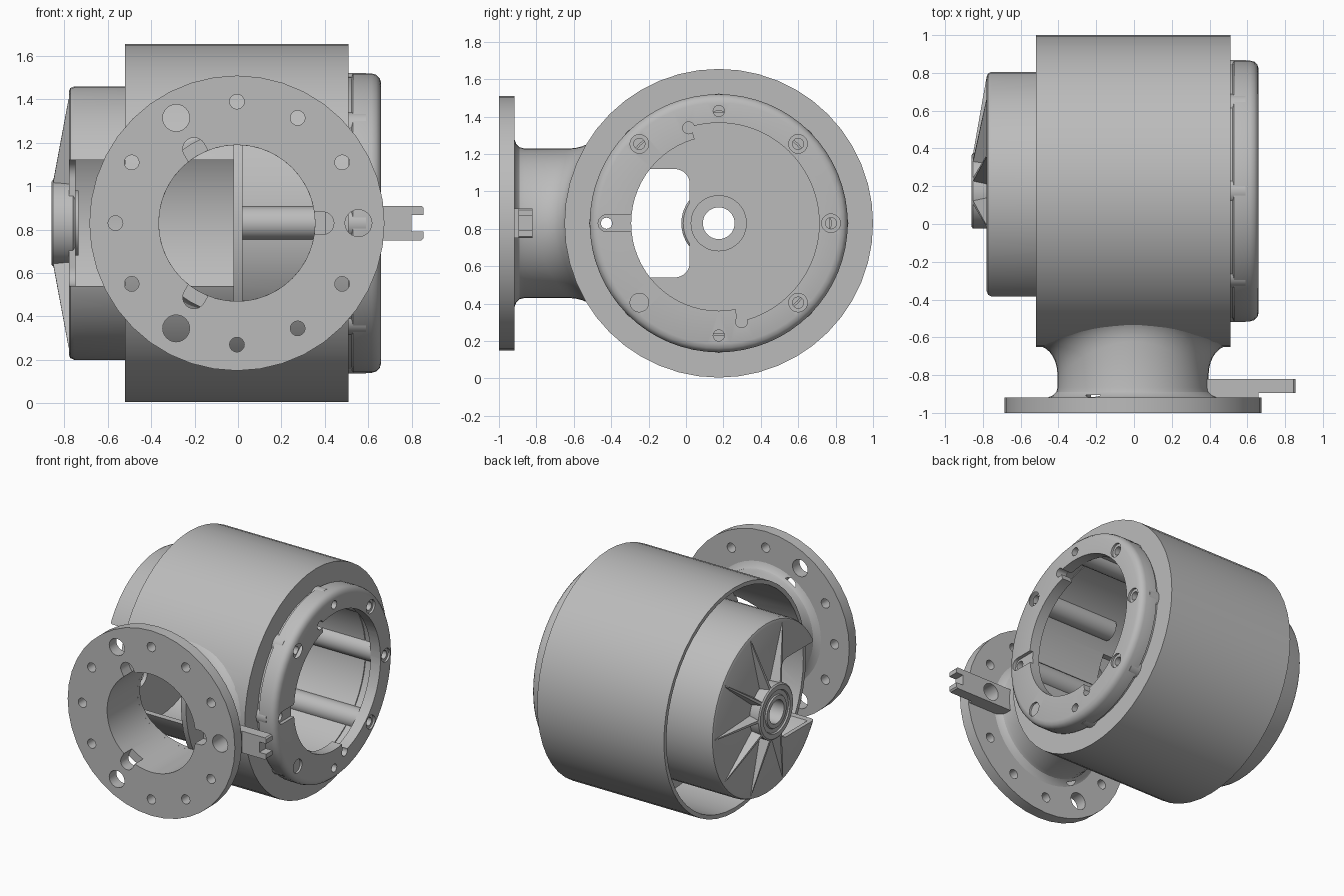
import bpy, bmesh, math
from math import sin, cos, pi, sqrt, radians

if "Cube" in bpy.data.objects:
    bpy.data.objects.remove(bpy.data.objects["Cube"])

CY, CZ = 0.175, 0.83        # drum axis (runs along x)
FX = -0.005                 # inlet axis (runs along y)
SEG = 48

grey = bpy.data.materials.new("cast_grey")
grey.diffuse_color = (0.5, 0.5, 0.5, 1)
grey.use_nodes = True
grey.node_tree.nodes["Principled BSDF"].inputs["Base Color"].default_value = grey.diffuse_color


def finish(name, bm):
    bmesh.ops.recalc_face_normals(bm, faces=bm.faces)
    me = bpy.data.meshes.new(name)
    bm.to_mesh(me)
    bm.free()
    me.materials.append(grey)
    ob = bpy.data.objects.new(name, me)
    bpy.context.collection.objects.link(ob)
    return ob


def loft(name, rings):
    """Closed torus-like surface from equal rings."""
    bm = bmesh.new()
    vs = [[bm.verts.new(p) for p in r] for r in rings]
    n, m = len(vs), len(vs[0])
    for i in range(n):
        for j in range(m):
            a, b = vs[i], vs[(i + 1) % n]
            bm.faces.new((a[j], a[(j + 1) % m], b[(j + 1) % m], b[j]))
    return finish(name, bm)


def lathe(name, prof, seg=SEG):
    """Revolve closed (x, r) profile round the drum axis."""
    return loft(name, [[(x, CY + r * cos(2 * pi * i / seg), CZ + r * sin(2 * pi * i / seg))
                        for x, r in prof] for i in range(seg)])


def prism(name, outlines, axis, a, b):
    """Extrude one or more outlines along x (points y,z) or y (points x,z)."""
    bm = bmesh.new()
    for pts in outlines:
        ends = [[bm.verts.new((d, p, q) if axis == 'x' else (p, d, q)) for p, q in pts] for d in (a, b)]
        n = len(pts)
        bm.faces.new(ends[0])
        bm.faces.new(ends[1][::-1])
        for i in range(n):
            j = (i + 1) % n
            bm.faces.new((ends[0][i], ends[0][j], ends[1][j], ends[1][i]))
    return finish(name, bm)


def arc(c, r, a0, a1, n=8):
    return [(c[0] + r * cos(radians(a0 + (a1 - a0) * i / n)),
             c[1] + r * sin(radians(a0 + (a1 - a0) * i / n))) for i in range(n + 1)]


def circle(c, r, n=20):
    return arc(c, r, 0, 360, n)[:-1]


def polar(c, r, deg):
    return (c[0] + r * cos(radians(deg)), c[1] + r * sin(radians(deg)))


def cut(obs, outlines, axis, a, b):
    cutter = prism("cutter", outlines, axis, a, b)
    cutter.hide_render = True
    for ob in obs:
        m = ob.modifiers.new("cut", 'BOOLEAN')
        m.operation, m.solver, m.object = 'DIFFERENCE', 'EXACT', cutter
        bpy.context.view_layer.objects.active = ob
        bpy.ops.object.modifier_apply(modifier=m.name)
    bpy.data.objects.remove(cutter, do_unlink=True)


C = (CY, CZ)
F = (FX, CZ)

# Outer shell, open on the left, walled on the right
shell = lathe("outer_shell", [(-0.52, .825), (.51, .825), (.51, .6), (.48, .6), (.48, .795), (-0.52, .795)])
cut([shell], [circle(F, .36, 40)], 'y', -0.8, -0.35)

# Ring partition between shell and drum
partition = lathe("partition_ring", [(-.02, .6), (-.02, .81), (.02, .81), (.02, .6)])

# Inner drum with end wall and side slot
drum = lathe("inner_drum", [(.5, .63), (-.755, .63), (-.773, .622), (-.78, .605), (-.78, .12),
                            (-.75, .12), (-.75, .59), (.5, .59)])
slot = arc((-.06, CZ + .21), .08, 0, 90) + [(-.75, CZ + .29), (-.75, CZ - .29)] \
    + arc((-.06, CZ - .21), .08, -90, 0)
cut([drum], [slot], 'x', -0.95, -0.02)

# Hub
hub = lathe("hub", [(-.86, .085), (-.86, .115), (-.85, .12), (-.85, .15), (-.86, .155), (-.86, .19),
                    (-.852, .2), (-.76, .2), (-.75, .19), (-.75, .15), (-.735, .15), (-.735, .085)])

# Tapered ribs fanning out from the hub
bm = bmesh.new()
for k in range(-3, 4):
    t = radians(36 * k)
    rows = []
    for r, x, w in ((.17, -.857, .03), (.6, -.781, .012)):
        row = []
        for xx, ww in ((-.765, w), (x, w * .35), (x, -w * .35), (-.765, -w)):
            row.append(bm.verts.new((xx, CY + r * cos(t) - ww * sin(t), CZ + r * sin(t) + ww * cos(t))))
        rows.append(row)
    bm.faces.new(rows[0])
    bm.faces.new(rows[1][::-1])
    for i in range(4):
        j = (i + 1) % 4
        bm.faces.new((rows[0][i], rows[0][j], rows[1][j], rows[1][i]))
ribs = finish("hub_ribs", bm)

# Screw bosses along the drum wall
bosses = prism("screw_bosses", [circle(polar(C, .615, 45 * k), .078) for k in range(8)], 'x', 0, .59)

# Right cap with rounded rim
cap = lathe("right_cap", [(.505, .675), (.522, .675), (.53, .69), (.615, .69), (.637, .684), (.653, .668),
                          (.66, .645), (.66, .468), (.58, .468), (.58, .59), (.505, .59)], 64)
# wider half of the opening, with a small relief notch at each end
cut([cap], [arc(C, .537, -79, 106, 40) + arc(C, .3, 106, -79, 20)], 'x', .5, .75)
for deg, r in ((107.5, .535), (-77, .54)):
    cut([cap], [circle(polar(C, r, deg), .032, 16)], 'x', .5, .75)
# screw holes and counterbores
cut([cap, bosses], [circle(polar(C, .6, 45 * k), .03, 16) for k in range(8) if k != 4], 'x', .3, .75)
cut([cap], [circle(polar(C, .6, 45 * k), .05) for k in (0, 1, 3, 5, 7)], 'x', .645, .75)
# locating slot and its through hole
pocket = arc(polar(C, .6, 180), .045, 90, 270, 10) + [(-.25, CZ - .045), (-.25, CZ + .045)]
cut([cap], [pocket], 'x', .635, .75)
cut([cap, shell, drum, partition, bosses], [circle(polar(C, .6, 180), .03, 16)], 'x', -.2, .75)

# Inlet neck flaring onto the shell
rings = []
R = .51
for i in range(SEG):
    t = 2 * pi * i / SEG
    ye = CY - sqrt(.825 ** 2 - (R * sin(t)) ** 2) + .006
    yi = CY - sqrt(.80 ** 2 - (.36 * sin(t)) ** 2)
    prof = [(.45, -.925), (.45, -.918), (.425, -.908), (.406, -.89), (.4, -.865)]
    prof += [(R - (R - .4) * cos(a), ye - .155 + .155 * sin(a)) for a in [pi / 2 * k / 7 for k in range(8)]]
    prof += [(.36, yi), (.36, -.925)]
    rings.append([(FX + r * cos(t), y, CZ + r * sin(t)) for r, y in prof])
neck = loft("inlet_neck", rings)

# Inlet flange and forked tab
flange = prism("inlet_flange", [circle(F, .68, 40)], 'y', -1, -.918)
zt = CZ
tab = prism("forked_tab", [[(.38, zt - .08), (.845, zt - .08), (.855, zt - .07), (.855, zt - .038),
                            (.8, zt - .038), (.8, zt + .038), (.855, zt + .038), (.855, zt + .07),
                            (.845, zt + .08), (.38, zt + .08)]], 'y', -.895, -.82)
web = prism("tab_web", [[(.4, zt - .08), (.66, zt - .08), (.66, zt + .08), (.4, zt + .08)]],
            'y', -.93, -.89)
cut([flange], [circle(F, .36, SEG)], 'y', -1.1, -.85)
cut([flange], [circle(polar(F, .56, 30 * k), .034, 16) for k in range(12) if k % 4], 'y', -1.1, -.85)
cut([flange, tab, web], [circle(polar(F, .56, 120 * k), .062, 24) for k in range(3)], 'y', -1.1, -.75)
# key notches round the bore
for k in range(3):
    d = 120 * k
    p = polar(F, .395, d)
    cut([flange, neck], [arc(p, .052, d - 90, d + 90, 10)
                         + [polar(polar(F, .3, d), .052, d + 90), polar(polar(F, .3, d), .052, d - 90)]],
        'y', -1.1, -.905)

# Smooth curved faces, keep edges crisp
bpy.ops.object.select_all(action='DESELECT')
for ob in bpy.context.collection.objects:
    ob.select_set(True)
bpy.context.view_layer.objects.active = shell
bpy.ops.object.shade_smooth_by_angle(angle=radians(32))
